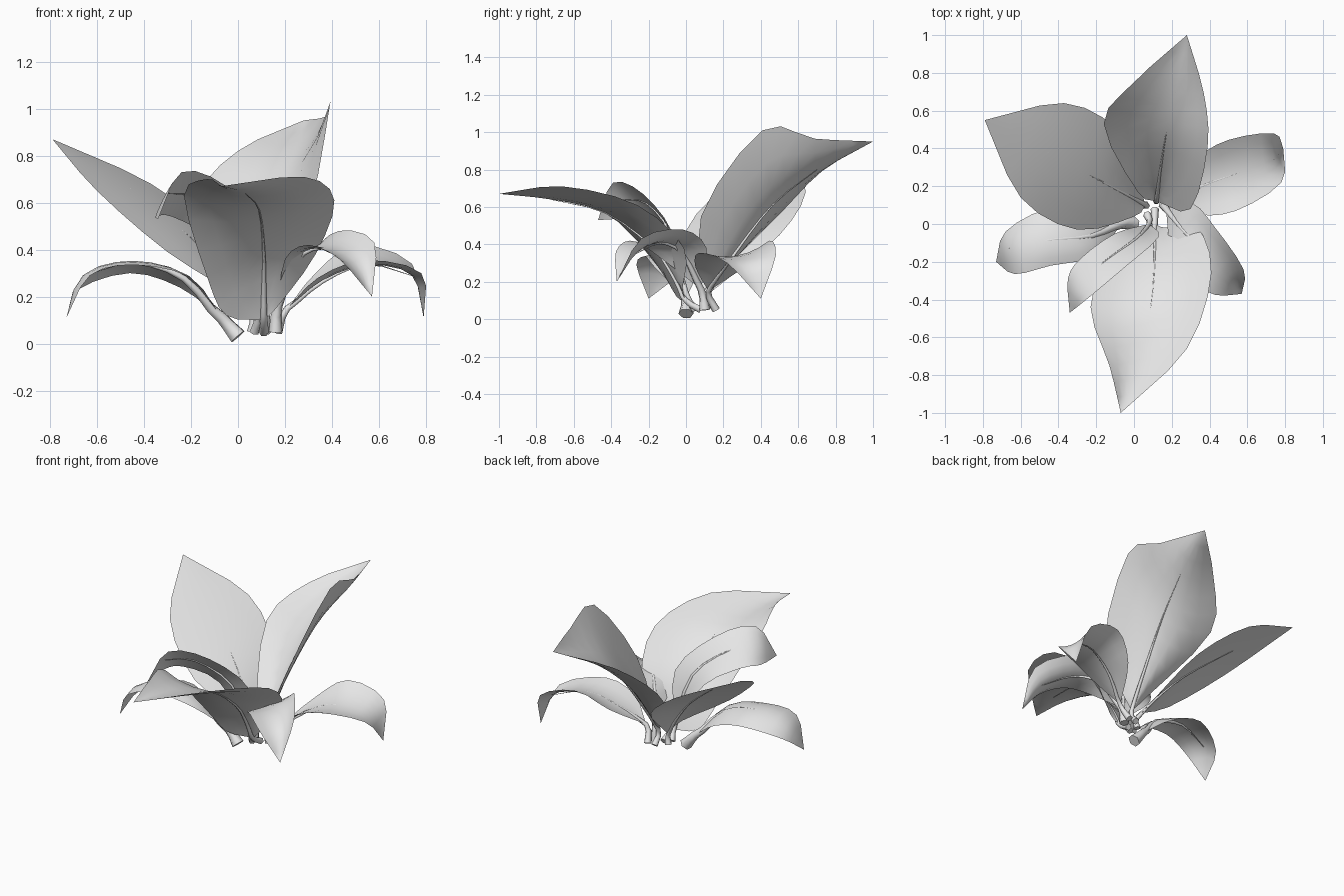
import bpy
import bmesh
from mathutils import Vector

cube = bpy.data.objects.get("Cube")
if cube:
    bpy.data.objects.remove(cube, do_unlink=True)

LENGTH_STEPS = 3     # blade rows between two stations
HALF_COLUMNS = 3     # blade columns on each side of the midrib

leaf_grey = bpy.data.materials.new("leaf_pale_grey")
leaf_grey.use_nodes = True
colour = (0.8, 0.8, 0.8, 1)
leaf_grey.diffuse_color = colour
leaf_grey.node_tree.nodes["Principled BSDF"].inputs["Base Color"].default_value = colour


def spline(points, steps):
    """Smooth path through all the given points."""
    pts = [Vector(p) for p in points]
    pts = [2 * pts[0] - pts[1]] + pts + [2 * pts[-1] - pts[-2]]
    path = []
    for a, b, c, d in zip(pts, pts[1:], pts[2:], pts[3:]):
        for i in range(steps):
            t = i / steps
            path.append(b + (c - a) * t / 2
                        + (2 * a - 5 * b + 4 * c - d) * t * t / 2
                        + (3 * b - a - 3 * c + d) * t ** 3 / 2)
    return path + [pts[-2]]


def add_blade(name, base, one_edge, midrib, other_edge, tip):
    """Curved leaf surface stretched between its midrib and two edges."""
    rails = [spline([base, *rail, tip], LENGTH_STEPS)
             for rail in (one_edge, midrib, other_edge)]
    bm = bmesh.new()
    grid = []
    for left, mid, right in zip(*rails):
        row = []
        for j in range(-HALF_COLUMNS, HALF_COLUMNS + 1):
            s = j / HALF_COLUMNS
            point = mid + (right - left) * s / 2 + (left + right - 2 * mid) * s * s / 2
            row.append(bm.verts.new(point))
        grid.append(row)
    for low, high in zip(grid, grid[1:]):
        for j in range(2 * HALF_COLUMNS):
            bm.faces.new((low[j], low[j + 1], high[j + 1], high[j]))
    # The rows at the base and the tip shrink to a point
    bmesh.ops.remove_doubles(bm, verts=bm.verts, dist=0.0005)
    bmesh.ops.recalc_face_normals(bm, faces=bm.faces)
    bm.normal_update()
    if sum(f.normal.z * f.calc_area() for f in bm.faces) < 0:
        bmesh.ops.reverse_faces(bm, faces=bm.faces)
    for face in bm.faces:
        face.smooth = True
    mesh = bpy.data.meshes.new(name)
    bm.to_mesh(mesh)
    bm.free()
    mesh.materials.append(leaf_grey)
    bpy.context.collection.objects.link(bpy.data.objects.new(name, mesh))


def add_stalk(name, root, base, midrib, thickness):
    """Tapered stalk that runs on under the blade as its midrib."""
    path = spline([root, base, *midrib], LENGTH_STEPS)
    curve = bpy.data.curves.new(name, "CURVE")
    curve.dimensions = "3D"
    curve.bevel_depth = thickness
    curve.bevel_resolution = 1
    curve.use_fill_caps = True
    line = curve.splines.new("POLY")
    line.points.add(len(path) - 1)
    for i, (target, point) in enumerate(zip(line.points, path)):
        fade = 1 - i / (len(path) - 1)
        radius = 0.06 + 0.94 * fade ** 1.5
        sink = Vector((0, 0, -thickness * radius * 0.8)) if i > LENGTH_STEPS else Vector()
        target.co = (*(point + sink), 1)
        target.radius = radius
    line.use_smooth = True
    curve.materials.append(leaf_grey)
    bpy.context.collection.objects.link(bpy.data.objects.new(name, curve))


def add_leaf(name, root, base, one_edge, midrib, other_edge, tip, thickness=0.022):
    add_blade(name + "_leaf", base, one_edge, midrib, other_edge, tip)
    add_stalk(name + "_stalk", root, base, midrib, thickness)


# Tall upright leaves behind
add_leaf("back_right", root=(.06, .1, .05), base=(.06, .1, .12),
         one_edge=[(0, .04, .2), (-.3, -.03, .39), (-.6, .14, .65)],
         midrib=[(-.03, .15, .26), (-.2, .24, .45), (-.46, .38, .66)],
         other_edge=[(.02, .24, .23), (-.09, .5, .45), (-.37, .64, .68)],
         tip=(-.79, .55, .87))
add_leaf("back", root=(.12, .16, .05), base=(.12, .12, .14),
         one_edge=[(.02, .17, .27), (-.16, .53, .61), (0, .75, .82)],
         midrib=[(.14, .27, .37), (.17, .47, .62), (.22, .7, .8)],
         other_edge=[(.3, .08, .55), (.39, .41, 1.01), (.37, .69, .965)],
         tip=(.28, 1, .95))

# Broad leaf reaching forward, with a blunt base
add_leaf("front", root=(.11, .08, .05), base=(.11, 0, .1),
         one_edge=[(-.05, -.05, .12), (-.13, -.15, .28), (-.23, -.44, .63), (-.13, -.75, .7)],
         midrib=[(.11, -.06, .22), (.11, -.18, .39), (.09, -.43, .57), (.03, -.72, .64)],
         other_edge=[(.17, -.02, .16), (.33, -.01, .38), (.41, -.26, .61), (.28, -.66, .71)],
         tip=(-.07, -1, .67))

# Tilted leaf leaning out beside it
add_leaf("front_right", root=(.07, .05, .05), base=(.08, 0, .14),
         one_edge=[(-.1, -.05, .43), (-.28, -.18, .54), (-.35, -.29, .54)],
         midrib=[(.01, -.08, .46), (-.17, -.21, .62), (-.3, -.34, .64)],
         other_edge=[(.13, -.07, .46), (-.05, -.23, .67), (-.24, -.39, .73)],
         tip=(-.34, -.47, .53))

# Low leaves arching over and down
add_leaf("left", root=(.17, .16, .05), base=(.21, .12, .15),
         one_edge=[(.33, .34, .3), (.5, .445, .42), (.74, .48, .34)],
         midrib=[(.36, .2, .27), (.55, .27, .34), (.74, .34, .29)],
         other_edge=[(.34, .05, .28), (.54, .07, .355), (.78, .22, .3)],
         tip=(.79, .4, .11))
add_leaf("front_left", root=(.16, .1, .05), base=(.17, .08, .16),
         one_edge=[(.31, .11, .38), (.43, -.02, .48), (.58, -.24, .43)],
         midrib=[(.25, -.02, .36), (.36, -.14, .41), (.5, -.27, .35)],
         other_edge=[(.2, -.18, .36), (.3, -.3, .42), (.43, -.375, .36)],
         tip=(.57, -.37, .2), thickness=0.03)
add_leaf("right", root=(0, 0, .03), base=(-.07, 0, .11),
         one_edge=[(-.2, -.17, .28), (-.44, -.22, .335), (-.63, -.265, .29)],
         midrib=[(-.23, -.065, .29), (-.45, -.085, .35), (-.66, -.13, .29)],
         other_edge=[(-.25, .06, .24), (-.46, .08, .3), (-.68, -.04, .23)],
         tip=(-.73, -.2, .11), thickness=0.04)
